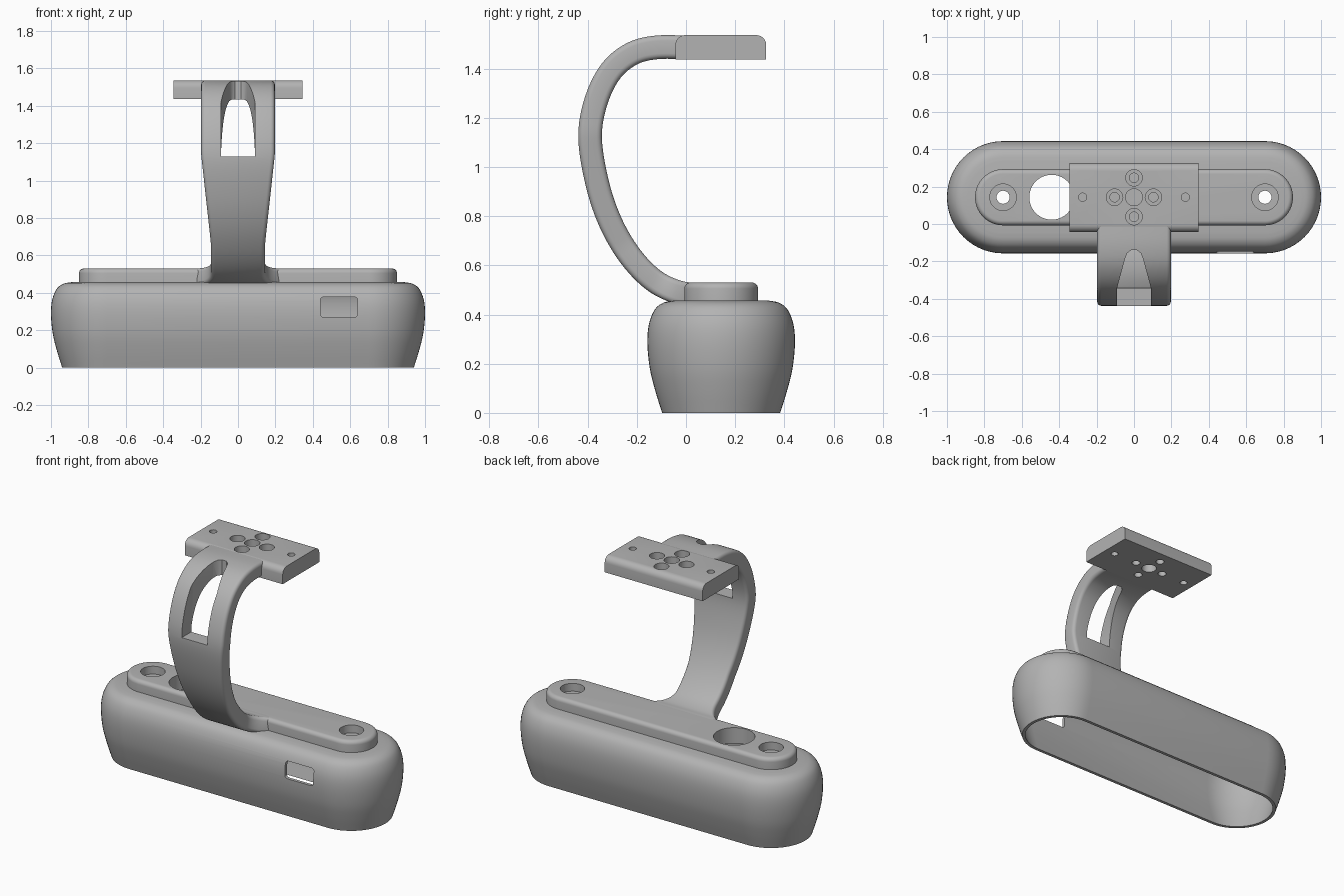
import bpy, bmesh, math
from mathutils import Vector

if "Cube" in bpy.data.objects:
    bpy.data.objects.remove(bpy.data.objects["Cube"], do_unlink=True)

CY = 0.143  # shared centre line of the base, lid and plate

grey = bpy.data.materials.new("plain grey")
grey.use_nodes = True
grey.diffuse_color = (0.45, 0.45, 0.45, 1)
grey.node_tree.nodes["Principled BSDF"].inputs["Base Color"].default_value = grey.diffuse_color


def make(name, rings):
    """Loft closed rings of points into a capped solid."""
    bm = bmesh.new()
    rows = [[bm.verts.new(p) for p in ring] for ring in rings]
    n = len(rows[0])
    for a, b in zip(rows, rows[1:]):
        for i in range(n):
            j = (i + 1) % n
            bm.faces.new((a[i], a[j], b[j], b[i]))
    bm.faces.new(rows[0][::-1])
    bm.faces.new(rows[-1])
    bmesh.ops.recalc_face_normals(bm, faces=bm.faces)
    mesh = bpy.data.meshes.new(name)
    bm.to_mesh(mesh)
    bm.free()
    mesh.materials.append(grey)
    obj = bpy.data.objects.new(name, mesh)
    bpy.context.collection.objects.link(obj)
    return obj


def spline(points, steps):
    """Smooth curve through 2D points."""
    pts = [Vector(p) for p in points]
    pts = [2 * pts[0] - pts[1]] + pts + [2 * pts[-1] - pts[-2]]
    out = []
    for a, b, c, d in zip(pts, pts[1:], pts[2:], pts[3:]):
        for k in range(steps):
            t = k / steps
            out.append(0.5 * (2 * b + (c - a) * t + (2 * a - 5 * b + 4 * c - d) * t * t
                              + (3 * b - a - 3 * c + d) * t ** 3))
    return out + [pts[-2]]


def stadium(r, z, half=0.7, seg=28):
    ring = []
    for side in (1, -1):
        for k in range(seg + 1):
            a = math.pi * k / seg - math.pi / 2
            ring.append((side * (half + r * math.cos(a)), CY + side * r * math.sin(a), z))
    return ring


def circle(x, y, r, z, seg=40):
    return [(x + r * math.cos(math.tau * k / seg), y + r * math.sin(math.tau * k / seg), z)
            for k in range(seg)]


def cylinder(x, y, r, z0, z1):
    return make("cutter", [circle(x, y, r, z0), circle(x, y, r, z1)])


def box(name, x0, x1, y0, y1, z0, z1):
    return make(name, [[(x0, y0, z), (x1, y0, z), (x1, y1, z), (x0, y1, z)] for z in (z0, z1)])


def apply(obj, kind, **settings):
    mod = obj.modifiers.new(kind, kind)
    for key, value in settings.items():
        setattr(mod, key, value)
    bpy.context.view_layer.objects.active = obj
    bpy.ops.object.modifier_apply(modifier=mod.name)


def cut(obj, *cutters):
    for c in cutters:
        apply(obj, "BOOLEAN", object=c, operation="DIFFERENCE", solver="EXACT")


def bevel_edges(obj, rule, width, segments=5):
    """Round the edges whose two end points satisfy the rule."""
    bm = bmesh.new()
    bm.from_mesh(obj.data)
    edges = [e for e in bm.edges if rule(e.verts[0].co, e.verts[1].co)]
    bmesh.ops.bevel(bm, geom=edges, offset=width, segments=segments, profile=0.5, affect="EDGES")
    bm.to_mesh(obj.data)
    bm.free()


# Hollow base shell, open underneath
outer = spline([(0.24, 0), (0.268, 0.09), (0.29, 0.18), (0.3, 0.28), (0.294, 0.36),
                (0.27, 0.42), (0.235, 0.448), (0.19, 0.457)], 4)
inner = [(r - 0.02, z) for r, z in outer if z < 0.4]
inner += [(0.24, 0.415), (0.2, 0.43)]
shell = make("base_shell", [stadium(r, z) for r, z in inner[::-1] + [tuple(p) for p in outer]])

# Raised lid with a rounded rim
rim = [(0.15, 0.445), (0.15, 0.505)]
rim += [(0.125 + 0.025 * math.cos(a), 0.505 + 0.025 * math.sin(a))
        for a in (math.pi / 12 * k for k in range(1, 7))]
lid = make("lid", [stadium(r, z) for r, z in rim])

# Curved arm
path = spline([(0.06, 0.48), (-0.03, 0.49), (-0.13, 0.538), (-0.225, 0.635), (-0.305, 0.77),
               (-0.36, 0.93), (-0.39, 1.12), (-0.365, 1.27), (-0.305, 1.39), (-0.22, 1.46),
               (-0.12, 1.486), (0.02, 1.486)], 6)
rings = []
for i, p in enumerate(path):
    t = (path[min(i + 1, len(path) - 1)] - path[max(i - 1, 0)]).normalized()
    n = Vector((t.y, -t.x)) * 0.048
    s = min(max((p.y - 0.68) / 0.46, 0), 1)
    w = 0.145 + 0.052 * s
    if p.y < 0.6:  # flare where the arm meets the lid
        w += 0.08 * min(max((p.x + 0.13) / 0.13, 0), 1) ** 2
    b = 0.022
    ring = []
    for sx, sn in ((1, 1), (-1, 1), (-1, -1), (1, -1)):
        for k in range(5):
            a = math.pi / 8 * (k if sx * sn > 0 else 4 - k)
            q = p + n * sn * (1 - b / 0.048 * (1 - math.sin(a)))
            ring.append((sx * (w - b + b * math.cos(a)), q.x, q.y))
    rings.append(ring)
arm = make("arm", rings)

# Tapered slot through the upper arm
half_slot = [(0.09, -0.6), (0.09, -0.34), (0.048, -0.185), (0.036, -0.155), (0.016, -0.14)]
outline = half_slot + [(-x, y) for x, y in half_slot[::-1]]
slot = make("cutter", [[(x, y, z) for x, y in outline] for z in (1.13, 1.7)])
cut(arm, slot)

# Mounting plate with rounded front and back top edges
plate = box("mounting_plate", -0.345, 0.345, -0.043, 0.326, 1.436, 1.536)
bevel_edges(plate, lambda a, b: min(a.z, b.z) > 1.5 and abs(a.x - b.x) > 0.5, 0.04, 6)

# Holes in the plate
holes = [cylinder(0, CY, 0.045, 1.3, 1.7)]
holes += [cylinder(x, CY, 0.022, 1.3, 1.7) for x in (-0.275, 0.275)]
for dx, dy in ((1, 0), (-1, 0), (0, 1), (0, -1)):
    x, y = 0.104 * dx, CY + 0.104 * dy
    holes += [cylinder(x, y, 0.025, 1.3, 1.7), cylinder(x, y, 0.044, 1.485, 1.7)]
cut(plate, *holes)
cut(arm, *holes[-2:])

# Screw holes and cable hole in the lid and shell
bores = [cylinder(-0.44, CY, 0.12, 0.38, 0.7)]
for x in (-0.7, 0.7):
    bores += [cylinder(x, CY, 0.035, 0.38, 0.7), cylinder(x, CY, 0.071, 0.48, 0.7)]
cut(lid, *bores)
cut(shell, *bores)

# Rounded port window in the front wall
port = box("cutter", 0.44, 0.64, -0.4, 0, 0.27, 0.378)
bevel_edges(port, lambda a, b: abs(a.y - b.y) > 0.2, 0.018, 4)
cut(shell, port)

# Remove the cutters and shade the parts
for c in [o for o in bpy.data.objects if o.name.startswith("cutter")]:
    bpy.data.objects.remove(c, do_unlink=True)
bpy.ops.object.select_all(action="DESELECT")
for obj in (shell, lid, arm, plate):
    obj.select_set(True)
bpy.context.view_layer.objects.active = shell
bpy.ops.object.shade_smooth_by_angle(angle=math.radians(35))
